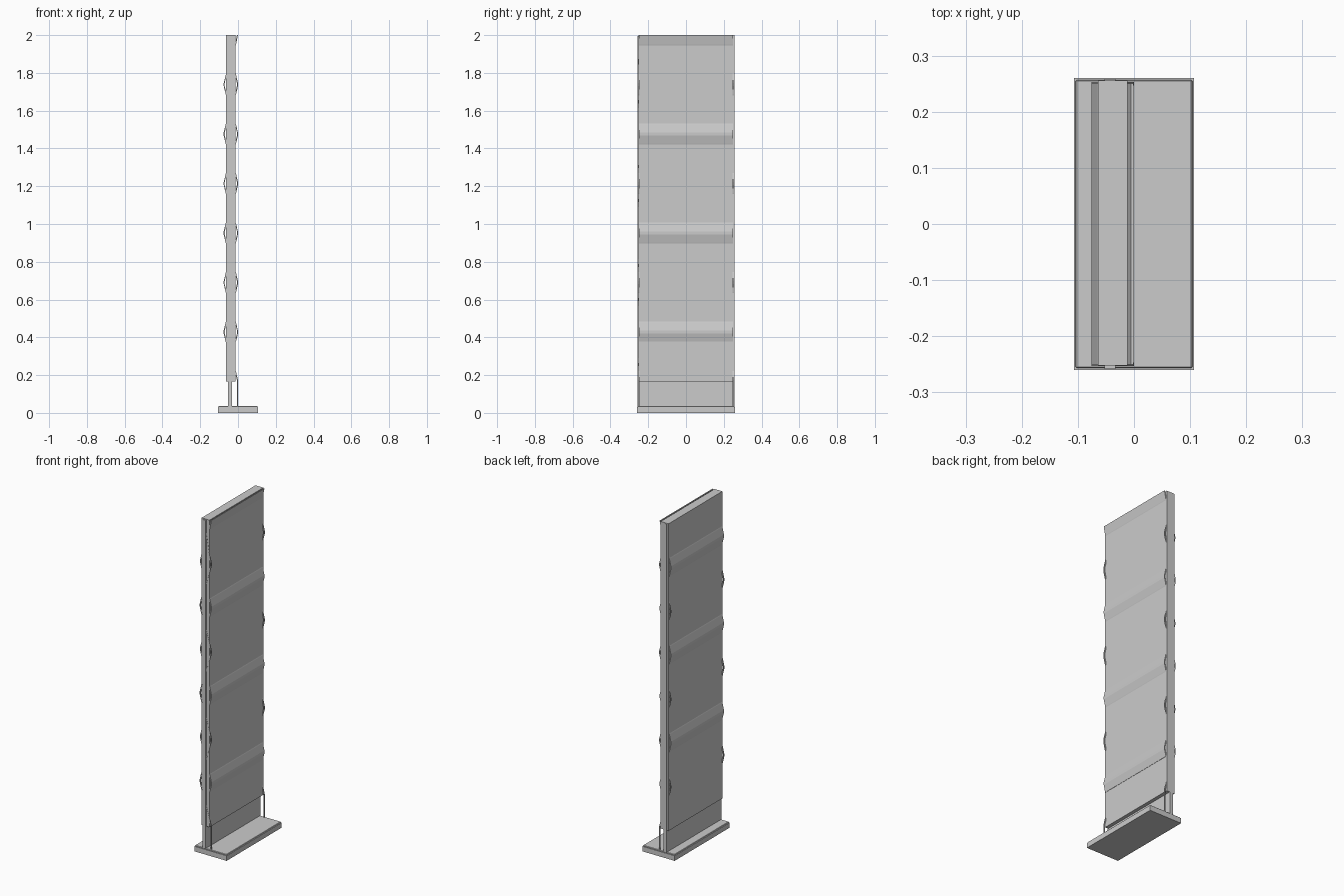
import bpy, bmesh

if "Cube" in bpy.data.objects:
    bpy.data.objects.remove(bpy.data.objects["Cube"])

MID, AMP, FACE = -0.038, 0.036, 0.026   # weave centre, swing, panel half depth
STEP = 0.262                            # height between weave crests
Z0 = 0.166                              # underside of panel


def finish(name, bm, bevel=0):
    bmesh.ops.recalc_face_normals(bm, faces=bm.faces)
    me = bpy.data.meshes.new(name)
    bm.to_mesh(me)
    bm.free()
    ob = bpy.data.objects.new(name, me)
    bpy.context.collection.objects.link(ob)
    if bevel:
        m = ob.modifiers.new("edge", 'BEVEL')
        m.width = bevel
        m.segments = 1
    return ob


def box(name, lo, hi, bevel=0):
    bm = bmesh.new()
    bmesh.ops.create_cube(bm, size=1)
    for v in bm.verts:
        v.co = [(a + b) / 2 + c * (b - a) for a, b, c in zip(lo, hi, v.co)]
    return finish(name, bm, bevel)


def ribbon(name, path, y0, y1, t=0.0025):
    """Thin strip following an (x, z) path, extruded between y0 and y1."""
    bm = bmesh.new()
    rings = [[bm.verts.new((x + dx, y, z)) for dx, y in
              ((-t, y0), (t, y0), (t, y1), (-t, y1))] for x, z in path]
    for a, b in zip(rings, rings[1:]):
        for i in range(4):
            j = (i + 1) % 4
            bm.faces.new((a[i], a[j], b[j], b[i]))
    bm.faces.new(rings[0])
    bm.faces.new(rings[-1])
    return finish(name, bm)


def weave(first, last, sign):
    """Zigzag crests that poke out of alternate panel faces."""
    pts = []
    for k in range(first, last + 1):
        s = sign * (-1) ** k
        z = Z0 + k * STEP
        for dz, d in ((-0.05, FACE - 0.001), (-0.008, AMP - 0.001),
                      (0.008, AMP - 0.001), (0.05, FACE - 0.001)):
            pts.append((MID + s * d, z + dz))
    return pts


# Base plate with a slightly inset top
box("base_plate", (-0.107, -0.26, 0), (0.107, 0.26, 0.03))
box("base_top", (-0.104, -0.257, 0.03), (0.104, 0.257, 0.036), 0.002)

# Main panel and the core board that carries it
box("panel", (MID - FACE, -0.252, Z0), (MID + FACE, 0.256, 2.0))
box("core_board", (-0.053, -0.258, 0.034), (-0.033, 0.258, 1.995))

# Woven sheet: crests show as bands on alternating faces, flaring out at the top
sheet = weave(1, 6, -1) + [(MID + FACE - 0.001, 1.95), (MID + AMP - 0.001, 2.0)]
ribbon("woven_sheet", sheet, -0.25, 0.25)

# Edge rods weave opposite to the sheet and stand on the base
rod = [(MID + AMP - 0.001, 0.034)] + weave(0, 6, 1)[2:] + [(MID, 1.93)]
for side, y in (("front", -0.25), ("back", 0.25)):
    ribbon(side + "_edge_rod", rod, y - 0.003, y + 0.003, 0.003)
